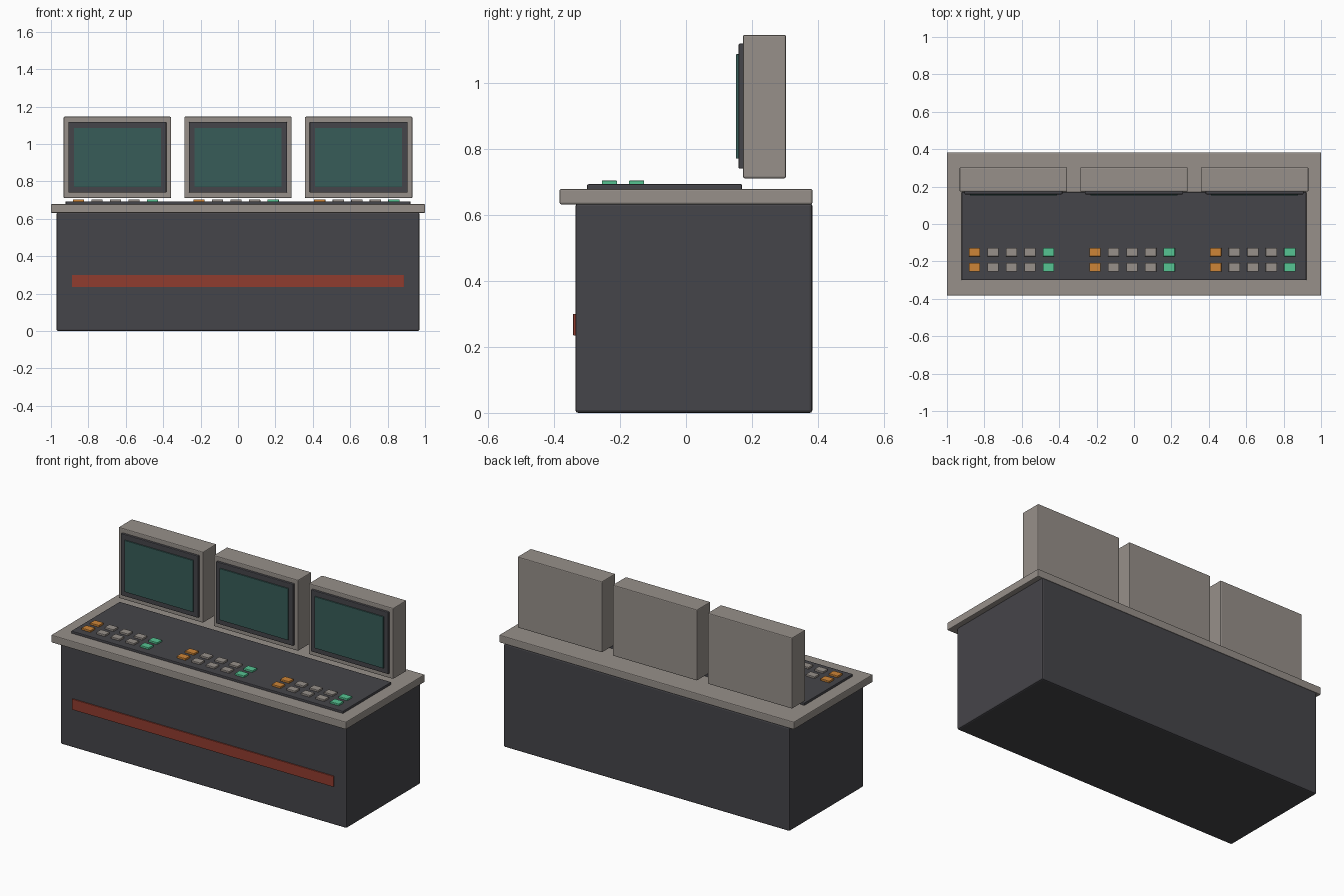
import bpy
import bmesh

cube = bpy.data.objects.get("Cube")
if cube:
    bpy.data.objects.remove(cube, do_unlink=True)


def material(name, rgb):
    mat = bpy.data.materials.new(name)
    mat.use_nodes = True
    colour = (*rgb, 1)
    mat.diffuse_color = colour
    mat.node_tree.nodes["Principled BSDF"].inputs["Base Color"].default_value = colour
    return mat


warm_grey = material("warm grey", (0.31, 0.28, 0.255))
charcoal = material("charcoal", (0.06, 0.059, 0.067))
glass = material("dark teal", (0.038, 0.107, 0.098))
red = material("brick red", (0.28, 0.045, 0.028))
orange = material("orange", (0.61, 0.235, 0.038))
green = material("mint green", (0.093, 0.55, 0.29))


def box(name, mat, x, y, z, bevel=0.0):
    """Box spanning the (low, high) range on each axis, with rounded edges."""
    ranges = (x, y, z)
    mesh = bpy.data.meshes.new(name)
    bm = bmesh.new()
    bmesh.ops.create_cube(bm, size=1)
    for v in bm.verts:
        v.co = [(hi - lo) * c for (lo, hi), c in zip(ranges, v.co)]
    bm.to_mesh(mesh)
    bm.free()
    mesh.materials.append(mat)
    obj = bpy.data.objects.new(name, mesh)
    obj.location = [(lo + hi) / 2 for lo, hi in ranges]
    bpy.context.collection.objects.link(obj)
    if bevel:
        mod = obj.modifiers.new("rounded edges", "BEVEL")
        mod.width = bevel
        mod.segments = 2
    return obj


def span(centre, half):
    return (centre - half, centre + half)


# Cabinet, worktop and control surface
box("cabinet", charcoal, span(0, 0.97), (-0.335, 0.383), (0, 0.635), 0.008)
box("worktop", warm_grey, span(0, 1.0), (-0.383, 0.383), (0.632, 0.679), 0.005)
box("control_panel", charcoal, span(0, 0.922), (-0.30, 0.17), (0.675, 0.693), 0.004)
box("front_stripe", red, span(0, 0.887), (-0.342, -0.334), (0.235, 0.30), 0.001)

# Three stations, each with a monitor and two rows of buttons
button_colours = (orange, warm_grey, warm_grey, warm_grey, green)
for side, cx in (("right", -0.645), ("middle", 0), ("left", 0.645)):
    box(f"{side}_monitor_case", warm_grey, span(cx, 0.287), (0.173, 0.303), (0.711, 1.146), 0.005)
    box(f"{side}_monitor_bezel", charcoal, span(cx, 0.262), (0.159, 0.178), (0.74, 1.119), 0.004)
    box(f"{side}_screen", glass, span(cx, 0.233), (0.152, 0.162), (0.771, 1.087), 0.001)
    for row, by in enumerate((-0.232, -0.15)):
        for col, mat in enumerate(button_colours):
            bx = cx - 0.01 + (col - 2) * 0.099
            box(f"{side}_button_{row}_{col}", mat, span(bx, 0.03), span(by, 0.023),
                (0.688, 0.704), 0.002)
